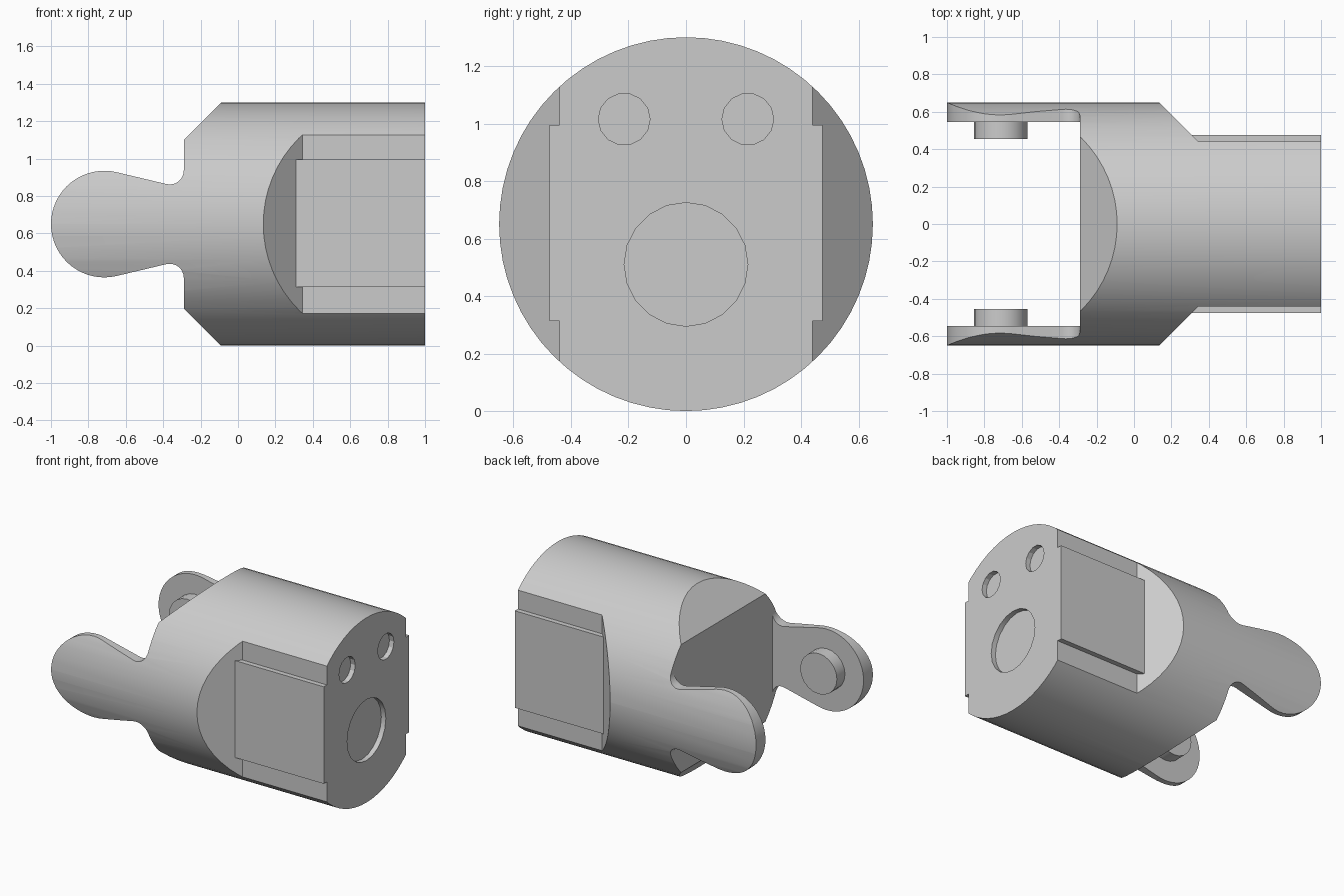
import bpy
import bmesh
from math import cos, sin, radians, pi
from mathutils import Matrix, Vector

R = 0.65  # body radius, also height of its axis

cube = bpy.data.objects.get("Cube")
if cube:
    bpy.data.objects.remove(cube, do_unlink=True)

grey = bpy.data.materials.new("plain grey")
grey.use_nodes = True
grey.diffuse_color = (0.6, 0.6, 0.6, 1)
grey.node_tree.nodes["Principled BSDF"].inputs["Base Color"].default_value = grey.diffuse_color


def finish(name, bm):
    bmesh.ops.recalc_face_normals(bm, faces=bm.faces)
    mesh = bpy.data.meshes.new(name)
    bm.to_mesh(mesh)
    bm.free()
    mesh.materials.append(grey)
    obj = bpy.data.objects.new(name, mesh)
    bpy.context.collection.objects.link(obj)
    return obj


def prism(name, points, offset):
    """Extrude a closed outline of 3D points along offset."""
    bm = bmesh.new()
    face = bm.faces.new([bm.verts.new(p) for p in points])
    ext = bmesh.ops.extrude_face_region(bm, geom=[face])["geom"]
    verts = [v for v in ext if isinstance(v, bmesh.types.BMVert)]
    bmesh.ops.translate(bm, verts=verts, vec=Vector(offset))
    return finish(name, bm)


def rod(name, axis, centre, radius, depth, sides):
    bm = bmesh.new()
    turn = Matrix.Rotation(pi / 2, 4, "Y" if axis == "X" else "X")
    bmesh.ops.create_cone(bm, cap_ends=True, segments=sides, radius1=radius,
                          radius2=radius, depth=depth,
                          matrix=Matrix.Translation(centre) @ turn)
    return finish(name, bm)


def combine(obj, tool, operation="DIFFERENCE"):
    mod = obj.modifiers.new(tool.name, "BOOLEAN")
    mod.operation, mod.solver, mod.object = operation, "EXACT", tool
    bpy.context.view_layer.objects.active = obj
    bpy.ops.object.modifier_apply(modifier=mod.name)
    bpy.data.objects.remove(tool, do_unlink=True)


def arc(cx, cz, r, start, end, steps):
    angles = [radians(start + (end - start) * i / steps) for i in range(steps + 1)]
    return [(cx + r * cos(a), cz + r * sin(a)) for a in angles]


def smooth(obj):
    bpy.ops.object.select_all(action="DESELECT")
    obj.select_set(True)
    bpy.context.view_layer.objects.active = obj
    bpy.ops.object.shade_smooth_by_angle(angle=radians(25))


# Side outline: chamfered body, filleted neck and round arm end (upper half, mirrored)
upper = [(1.1, 0.75), (-0.09, 0.75), (-0.09, 0.65), (-0.29, 0.45)]
upper += arc(-0.365, 0.287, 0.075, 0, -104, 8)
upper += arc(-0.715, 0, 0.285, 76, 180, 16)
outline = upper + [(x, -z) for x, z in reversed(upper[:-1])]

body = rod("body_with_arms", "X", (0, 0, R), R, 2, 64)
combine(body, prism("outline", [(x, -1, z + R) for x, z in outline], (0, 2, 0)), "INTERSECT")

# Gap between the arms
gap = [(-1.2, -0.545, -0.1), (-0.29, -0.545, -0.1), (-0.29, 0.545, -0.1), (-1.2, 0.545, -0.1)]
combine(body, prism("gap", gap, (0, 0, 1.5)))

# Side flats with sloped ends, deeper above and below the raised pad
for side in (-1, 1):
    for depth, low, high in ((0.475, -0.1, 1.4), (0.44, -0.1, 0.313), (0.44, 0.995, 1.4)):
        flat = [(0.035, 0.75), (0.785 - depth, depth), (1.1, depth), (1.1, 0.75)]
        combine(body, prism("flat", [(x, side * y, low) for x, y in flat], (0, 0, high - low)))

# Round recesses in the end face
for y, z, r, sides in ((0, 0.51, 0.215, 20), (-0.215, 1.015, 0.09, 14), (0.215, 1.015, 0.09, 14)):
    combine(body, rod("recess", "X", (1, y, z), r, 0.07, sides))
smooth(body)

# Pegs on the inner faces of the arms
for name, side in (("right_peg", -1), ("left_peg", 1)):
    smooth(rod(name, "Y", (-0.713, side * 0.505, 0.655), 0.143, 0.1, 20))
